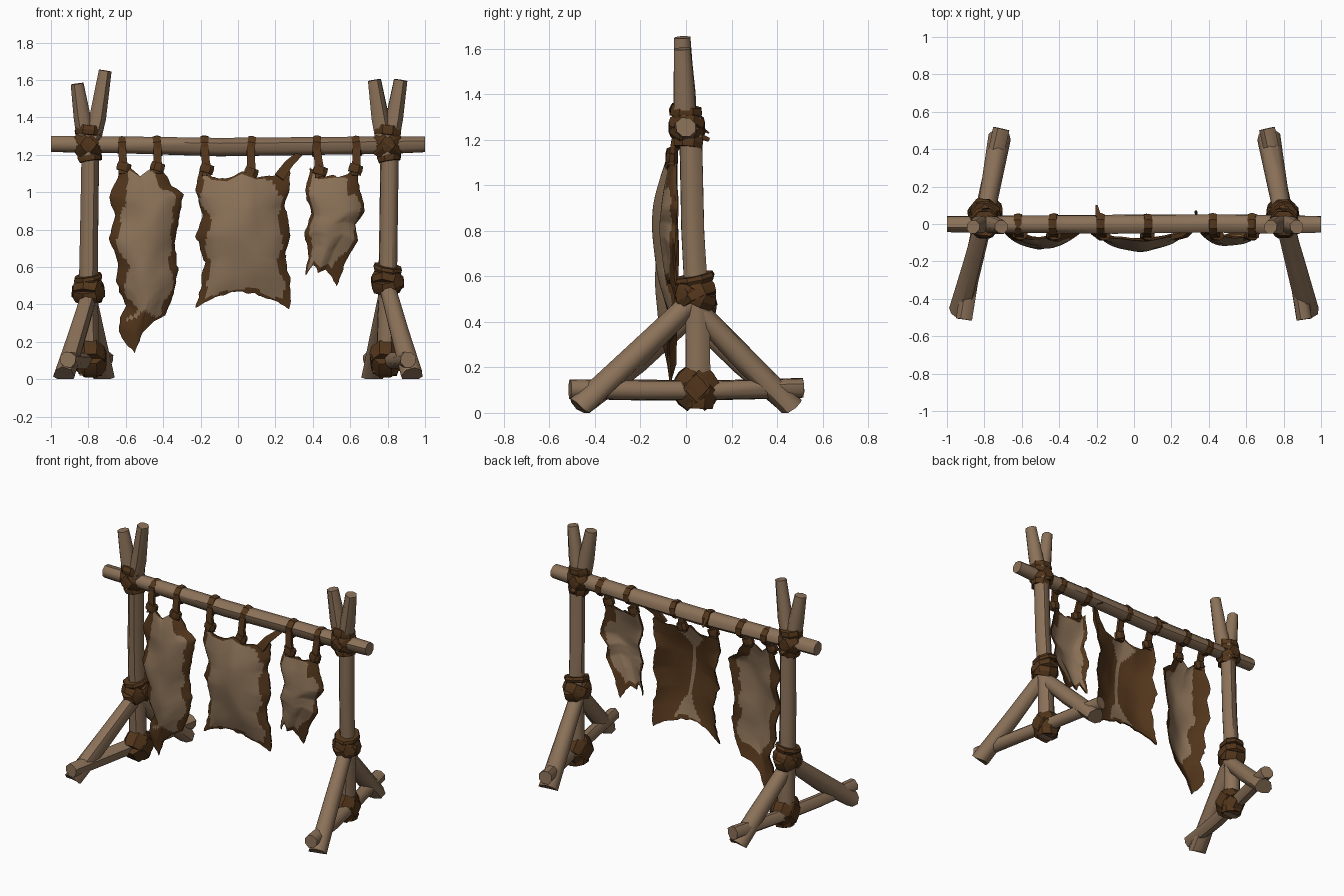
import bpy, bmesh, math, random
from mathutils import Vector, noise

random.seed(4)
if "Cube" in bpy.data.objects:
    bpy.data.objects.remove(bpy.data.objects["Cube"])


def material(name, colour):
    m = bpy.data.materials.new(name)
    m.use_nodes = True
    m.diffuse_color = (*colour, 1)
    m.node_tree.nodes["Principled BSDF"].inputs["Base Color"].default_value = (*colour, 1)
    return m


WOOD = material("weathered wood", (0.262, 0.168, 0.1))
HIDE = material("tanned hide", (0.255, 0.165, 0.096))
LEATHER = material("dark leather", (0.085, 0.036, 0.011))


def finish(name, bm, mats, angle):
    bmesh.ops.recalc_face_normals(bm, faces=bm.faces)
    mesh = bpy.data.meshes.new(name)
    bm.to_mesh(mesh)
    bm.free()
    for m in mats:
        mesh.materials.append(m)
    mesh.polygons.foreach_set("use_smooth", [True] * len(mesh.polygons))
    mesh.set_sharp_from_angle(angle=math.radians(angle))
    ob = bpy.data.objects.new(name, mesh)
    bpy.context.collection.objects.link(ob)
    return ob


def tube(name, path, mat, sides=8, flat=1.0, rough=0.0, angle=50):
    """Capped tube along (x, y, z, radius) points, cut level at the ground."""
    bm = bmesh.new()
    pts = [Vector(p[:3]) for p in path]
    whole = (pts[-1] - pts[0]).normalized()
    ref = Vector((0, 0, 1)) if abs(whole.y) > 0.8 else Vector((0, 1, 0))
    scale = [1 + random.uniform(-rough, rough) for k in range(sides)]
    rings = []
    for i, p in enumerate(pts):
        d = (pts[min(i + 1, len(pts) - 1)] - pts[max(i - 1, 0)]).normalized()
        side = d.cross(ref).normalized()
        face = side.cross(d)
        ring = []
        for k in range(sides):
            a = math.tau * (k + 0.5) / sides
            r = path[i][3] * scale[k] * (1 + random.uniform(-rough, rough) / 2)
            co = p + side * r * math.cos(a) + face * r * flat * math.sin(a)
            co.z = max(co.z, 0)
            ring.append(bm.verts.new(co))
        rings.append(ring)
    for a, b in zip(rings, rings[1:]):
        for k in range(sides):
            n = (k + 1) % sides
            bm.faces.new((a[k], a[n], b[n], b[k]))
    bm.faces.new(rings[0])
    bm.faces.new(rings[-1])
    return finish(name, bm, [mat], angle)


def log(name, path):
    return tube(name, path, WOOD, sides=8, rough=0.06)


def band(name, centre, axis, radius, width, flat=1.0):
    """Leather wrap around a joint."""
    c, n = Vector(centre), Vector(axis).normalized()
    path = [(*(c + n * width * t), radius * s) for t, s in ((-0.5, 0.94), (0, 1.03), (0.5, 0.94))]
    return tube(name, path, LEATHER, flat=flat, rough=0.05, angle=30)


# Cross beam
log("cross_beam", [(-1, 0, 1.255, 0.046), (-0.6, 0, 1.25, 0.049), (-0.1, 0, 1.24, 0.054),
                   (0.4, 0.005, 1.245, 0.051), (0.8, 0, 1.25, 0.052), (1, 0, 1.255, 0.046)])

# Side frames: post, fork, base log, two braces and lashings
for s, side, outer, inner, knot in ((-1, "right", (-0.86, 1.58), (-0.71, 1.65), 0.47),
                                    (1, "left", (0.87, 1.6), (0.73, 1.6), 0.52)):
    x = 0.8 * s
    log(side + "_post", [(x * 0.99, 0.055, 0.02, 0.058), (x, 0.05, 0.45, 0.054),
                         (x + 0.005, 0.03, 0.8, 0.052), (x + 0.012, 0.02, 1.3, 0.052)])
    for label, top in (("outer", outer), ("inner", inner)):
        mid = x * 0.45 + top[0] * 0.55
        log(f"{side}_{label}_fork", [(x, 0, 1.2, 0.053), (mid, -0.005, 1.4, 0.05),
                                     (top[0], -0.015, top[1], 0.038)])
    log(side + "_base_log", [(0.91 * s, -0.51, 0.105, 0.044), (0.86 * s, -0.2, 0.1, 0.046),
                             (0.79 * s, 0.15, 0.1, 0.044), (0.71 * s, 0.51, 0.11, 0.046)])
    for label, fx, fy in (("front", 0.93, -0.465), ("back", 0.72, 0.465)):
        start, end = Vector((fx * s, fy, 0.015)), Vector((x, 0.02, knot - 0.035))
        log(f"{side}_{label}_brace", [(*start.lerp(end, t), r)
                                      for t, r in ((0, 0.063), (0.5, 0.055), (1, 0.048))])
    # Crossed wraps at the beam, the brace tops and the foot
    for t in (-1, 1):
        band(side + "_beam_lashing", (x, 0.005, 1.255), (0.75 * t, 0, 1), 0.088, 0.06, 0.92)
        band(side + "_brace_lashing", (x, 0.042, knot), (0.2 * t, 0.5 * t, 1), 0.09, 0.065, 1.1)
        band(side + "_foot_lashing", (x * 0.985, 0.045, 0.11), (0, 0.9 * t, 1), 0.085, 0.1, 1.25)
    band(side + "_top_wrap", (x, 0.0, 1.325), (0.1, 0.15, 1), 0.076, 0.05)
    band(side + "_low_wrap", (x + 0.008, 0.01, 1.19), (-0.15, 0.1, 1), 0.066, 0.05)
    band(side + "_brace_wrap", (x, 0.04, knot + 0.07), (0.15 * s, -0.2, 1), 0.08, 0.035, 1.1)
    band(side + "_foot_wrap", (x * 0.985, 0.055, 0.06), (0.1, 0.1, 1), 0.074, 0.07)
    tube(side + "_lashing_tail", [(x, 0.05, 1.22, 0.03), (x * 0.99, 0.1, 1.2, 0.02)],
         LEATHER, sides=4, flat=0.6)

# Hanging straps: loop, strip and knot
for x, foot, low in ((-0.62, -0.61, 1.1), (-0.43, -0.43, 1.1), (-0.18, -0.165, 1.09),
                     (0.07, 0.07, 1.07), (0.42, 0.44, 1.08), (0.635, 0.63, 1.09)):
    band("strap_loop", (x, 0, 1.245), (1, 0, random.uniform(-0.2, 0.2)), 0.06, 0.042)
    tube("strap", [(x, -0.045, 1.24, 0.03), ((x + foot) / 2, -0.058, 1.17, 0.03),
                   (foot, -0.065, low, 0.04)], LEATHER, sides=4, flat=0.5)
    band("strap_knot", (foot, -0.062, low + 0.035), (0.3, 0.1, 1), 0.04, 0.045, 0.7)
tube("slanted_strap", [(0.22, -0.07, 1.08, 0.04), (0.27, -0.06, 1.15, 0.032),
                       (0.34, 0.0, 1.215, 0.02), (0.33, 0.07, 1.2, 0.01)], LEATHER, sides=4, flat=0.5)
tube("strap_tail", [(-0.19, 0.04, 1.27, 0.02), (-0.2, 0.1, 1.23, 0.008)], LEATHER, sides=4, flat=0.6)


def along(points, t):
    f = t * (len(points) - 1)
    i = min(int(f), len(points) - 2)
    return Vector(points[i]).lerp(Vector(points[i + 1]), f - i)


def hide(name, top, right, bottom, left, depth, border, lining, tip=0.0):
    """Bulging skin spanned between four (x, z) edges, with a ragged dark rim."""
    nu, nv = 36, 48
    left = [top[0]] + left + [bottom[0]]
    right = [top[-1]] + right + [bottom[-1]]
    bm = bmesh.new()
    layers = []
    width = abs(along(right, 0.5).x - along(left, 0.5).x)
    height = top[0][1] - bottom[0][1]
    for back in (0, 1):
        grid = {}
        for j in range(nv + 1):
            for i in range(nu + 1):
                u, v = i / nu, j / nv
                p = along(top, u) * (1 - v) + along(bottom, u) * v
                p += along(left, v) * (1 - u) + along(right, v) * u
                p -= (Vector(top[0]) * (1 - u) + Vector(top[-1]) * u) * (1 - v)
                p -= (Vector(bottom[0]) * (1 - u) + Vector(bottom[-1]) * u) * v
                swell = math.sin(math.pi * u) ** 0.8 * math.sin(math.pi * (0.12 + 0.76 * v))
                y = -0.05 - depth * swell + 0.015 * noise.noise((p.x * 7, p.y * 4, 1))
                edge = i in (0, nu) or j in (0, nv)
                wob = 0.012 * noise.noise((p.x * 25, p.y * 25, 3)) if edge else 0
                grid[i, j] = bm.verts.new((p.x + wob, y + 0.01 * back, p.y + wob))
        layers.append(grid)
        for j in range(nv):
            for i in range(nu):
                f = bm.faces.new([grid[i + a, j + b] for a, b in ((0, 0), (1, 0), (1, 1), (0, 1))])
                u, v = (i + 0.5) / nu, (j + 0.5) / nv
                c = f.calc_center_median()
                n = noise.noise((c.x * 9, c.z * 9, 5))
                corner = 0.03 * (u > 0.75 and v < 0.2)
                d = min(u * width, (1 - u) * width, v * height * 2.5, (1 - v) * height * 1.5)
                dark = d < (border + corner) * (1 + 1.3 * n) or c.z < tip + 0.05 * n
                if back:
                    dark = dark or lining(u, v, n)
                f.material_index = int(dark)
    # Rim between both skins
    loop = [(i, 0) for i in range(nu)] + [(nu, j) for j in range(nv)]
    loop += [(nu - i, nv) for i in range(nu)] + [(0, nv - j) for j in range(nv)]
    for a, b in zip(loop, loop[1:] + loop[:1]):
        f = bm.faces.new((layers[0][a], layers[0][b], layers[1][b], layers[1][a]))
        f.material_index = 1
    return finish(name, bm, [HIDE, LEATHER], 40)


# Long hide
hide("long_hide",
     [(-0.64, 1.14), (-0.58, 1.13), (-0.52, 1.09), (-0.46, 1.13), (-0.41, 1.13)],
     [(-0.36, 1.04), (-0.29, 0.99), (-0.31, 0.88), (-0.34, 0.72), (-0.32, 0.59), (-0.34, 0.46)],
     [(-0.62, 0.21), (-0.55, 0.14), (-0.51, 0.25), (-0.45, 0.31), (-0.39, 0.34)],
     [(-0.64, 1.08), (-0.69, 0.98), (-0.66, 0.87), (-0.69, 0.75), (-0.64, 0.62),
      (-0.65, 0.51), (-0.6, 0.4), (-0.64, 0.3)],
     0.085, 0.045, lambda u, v, n: u < 0.24 + 0.12 * n or v > 0.88, 0.33)

# Broad hide, dark inside with a pale hourglass
hide("broad_hide",
     [(-0.2, 1.14), (-0.14, 1.08), (-0.06, 1.07), (0.02, 1.11), (0.1, 1.08), (0.2, 1.09), (0.27, 1.12)],
     [(0.28, 1.02), (0.25, 0.93), (0.28, 0.77), (0.25, 0.64), (0.28, 0.52)],
     [(-0.23, 0.38), (-0.12, 0.44), (0, 0.47), (0.1, 0.46), (0.18, 0.42), (0.28, 0.38)],
     [(-0.23, 1.01), (-0.19, 0.88), (-0.22, 0.77), (-0.18, 0.62), (-0.2, 0.48)],
     0.095, 0.042, lambda u, v, n: abs(u - 0.5) > 0.03 + 0.8 * max(0, abs(v - 0.5) - 0.25) + 0.02 * n)

# Small hide
hide("small_hide",
     [(0.39, 1.14), (0.43, 1.08), (0.52, 1.09), (0.58, 1.09), (0.63, 1.14)],
     [(0.65, 1.04), (0.68, 0.9), (0.63, 0.83), (0.64, 0.74), (0.58, 0.64)],
     [(0.36, 0.55), (0.4, 0.61), (0.43, 0.57), (0.47, 0.59), (0.53, 0.5)],
     [(0.36, 1.0), (0.39, 0.88), (0.35, 0.77), (0.38, 0.68)],
     0.07, 0.024, lambda u, v, n: False)
